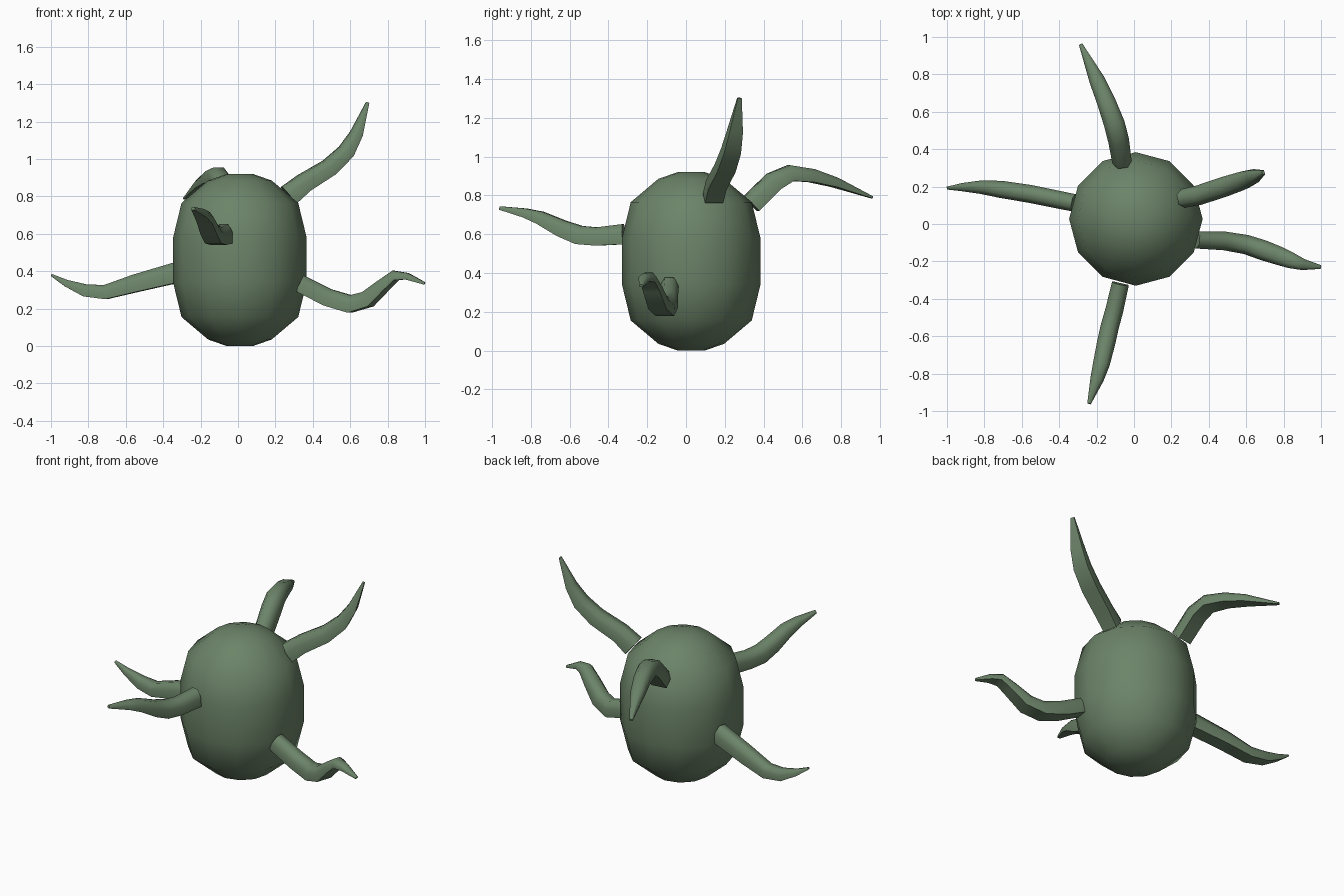
import bpy, bmesh, math
from mathutils import Vector

mat = bpy.data.materials.new("green_skin")
mat.diffuse_color = (0.15, 0.23, 0.14, 1)


def finish(name, bm, angle):
    bmesh.ops.recalc_face_normals(bm, faces=bm.faces)
    me = bpy.data.meshes.new(name)
    bm.to_mesh(me)
    bm.free()
    ob = bpy.data.objects.new(name, me)
    bpy.context.collection.objects.link(ob)
    me.materials.append(mat)
    bpy.ops.object.select_all(action='DESELECT')
    ob.select_set(True)
    bpy.context.view_layer.objects.active = ob
    bpy.ops.object.shade_smooth_by_angle(angle=math.radians(angle))


def skin(name, rings, angle):
    """Bridge successive rings of points and cap both ends."""
    bm = bmesh.new()
    vs = [[bm.verts.new(p) for p in ring] for ring in rings]
    n = len(rings[0])
    for a, b in zip(vs, vs[1:]):
        for i in range(n):
            j = (i + 1) % n
            bm.faces.new((a[i], a[j], b[j], b[i]))
    bm.faces.new(vs[0][::-1])
    bm.faces.new(vs[-1])
    finish(name, bm, angle)


# Body: twelve-sided rounded barrel
half = [(0.07, 0), (0.17, 0.035), (0.312, 0.155), (0.357, 0.34)]
profile = half + [(r, 0.92 - z) for r, z in reversed(half)]
skin("body", [[(0.01 + r * math.cos(k * math.pi / 6), 0.027 + r * math.sin(k * math.pi / 6), z)
               for k in range(12)] for r, z in profile], 60)

# Tentacle cross-section: flat underside, rounded top
SECTION = [(-0.93, -1), (0.93, -1), (1, 0.15), (0.5, 1), (-0.5, 1), (-1, 0.15)]


def tentacle(name, path):
    """path rows: x, y, z, half width, half thickness"""
    pts = [Vector(p[:3]) for p in path]
    rings = []
    for i, (p, row) in enumerate(zip(pts, path)):
        t = (pts[min(i + 1, len(pts) - 1)] - pts[max(i - 1, 0)]).normalized()
        side = t.cross(Vector((0, 0, 1))).normalized()
        up = side.cross(t)
        rings.append([p + side * (u * row[3]) + up * (v * row[4]) for u, v in SECTION])
    skin(name, rings, 75)


tentacle("right_tentacle", [
    (0.33, -0.085, 0.335, 0.046, 0.047), (0.48, -0.09, 0.26, 0.05, 0.047),
    (0.60, -0.11, 0.225, 0.052, 0.047), (0.69, -0.14, 0.25, 0.054, 0.043),
    (0.775, -0.17, 0.325, 0.05, 0.032), (0.84, -0.195, 0.378, 0.043, 0.026),
    (0.905, -0.217, 0.373, 0.03, 0.018), (0.998, -0.23, 0.335, 0.01, 0.007)])

tentacle("upper_right_tentacle", [
    (0.268, 0.138, 0.805, 0.051, 0.057), (0.35, 0.155, 0.872, 0.053, 0.049),
    (0.485, 0.20, 0.955, 0.054, 0.044), (0.575, 0.23, 1.04, 0.05, 0.039),
    (0.63, 0.25, 1.135, 0.04, 0.028), (0.692, 0.275, 1.302, 0.012, 0.007)])

tentacle("back_tentacle", [
    (-0.065, 0.335, 0.757, 0.052, 0.052), (-0.083, 0.45, 0.872, 0.056, 0.05),
    (-0.105, 0.535, 0.915, 0.056, 0.041), (-0.147, 0.65, 0.902, 0.05, 0.034),
    (-0.198, 0.77, 0.867, 0.042, 0.025), (-0.285, 0.96, 0.79, 0.01, 0.006)])

tentacle("left_tentacle", [
    (-0.32, 0.113, 0.395, 0.047, 0.055), (-0.55, 0.16, 0.335, 0.048, 0.047),
    (-0.71, 0.185, 0.288, 0.046, 0.038), (-0.82, 0.197, 0.298, 0.036, 0.033),
    (-0.92, 0.197, 0.337, 0.022, 0.018), (-0.998, 0.192, 0.38, 0.008, 0.006)])

tentacle("front_tentacle", [
    (-0.073, -0.32, 0.6, 0.046, 0.052), (-0.105, -0.46, 0.588, 0.048, 0.047),
    (-0.13, -0.55, 0.596, 0.049, 0.048), (-0.15, -0.64, 0.63, 0.049, 0.043),
    (-0.175, -0.75, 0.685, 0.045, 0.033), (-0.198, -0.83, 0.71, 0.036, 0.023),
    (-0.24, -0.96, 0.735, 0.01, 0.009)])
